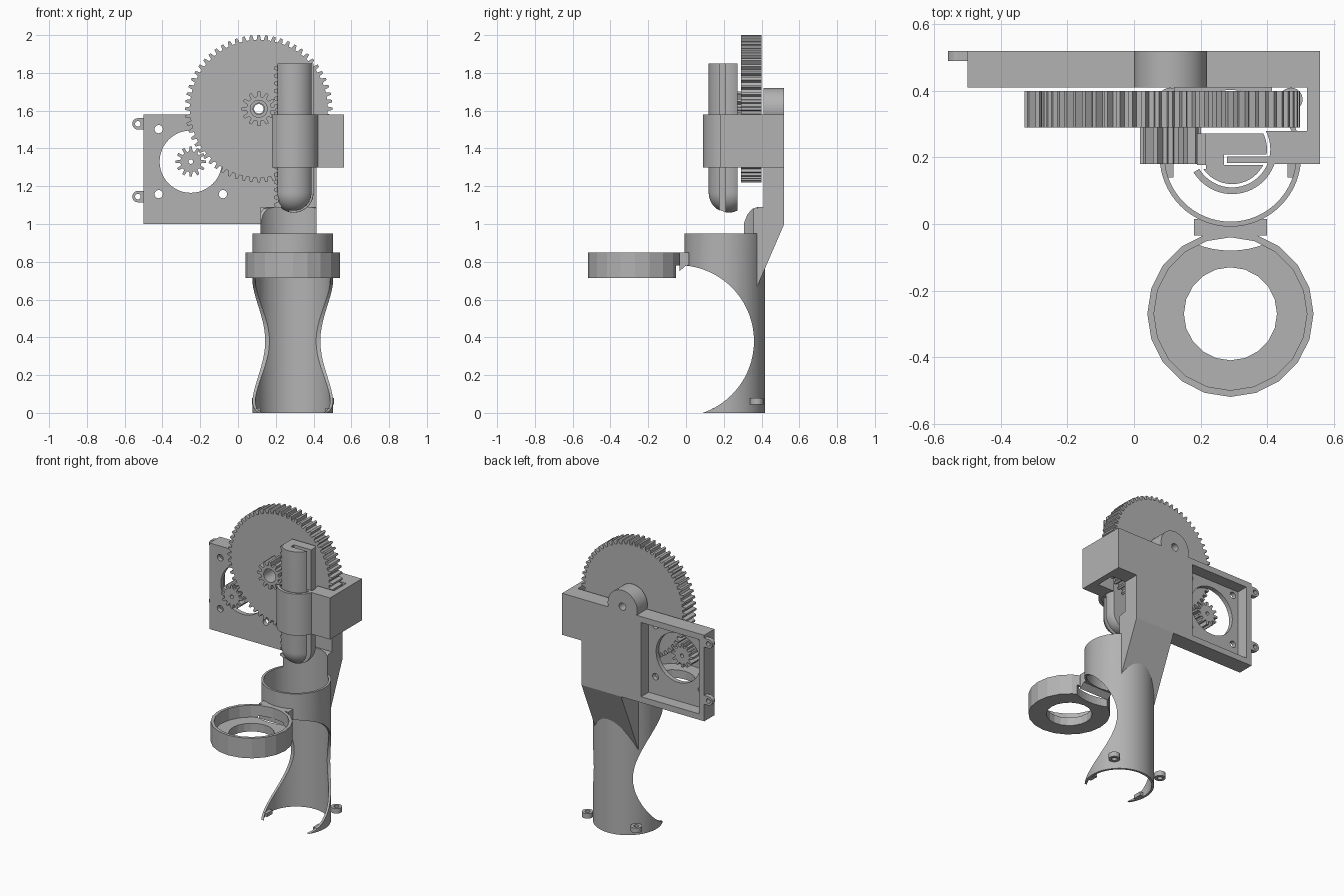
import bpy, bmesh
from math import sin, cos, pi, radians

default = bpy.data.objects.get("Cube")
if default:
    bpy.data.objects.remove(default)

grey = bpy.data.materials.new("plain_grey")
grey.use_nodes = True
grey.diffuse_color = (0.45, 0.45, 0.45, 1)
grey.node_tree.nodes["Principled BSDF"].inputs["Base Color"].default_value = (0.45, 0.45, 0.45, 1)


# ---- helpers ----
def prism(name, pts, axis, lo, hi):
    """Extrude a 2D outline along an axis; the outline uses the other two axes in order."""
    place = {"x": lambda u, v, w: (w, u, v),
             "y": lambda u, v, w: (u, w, v),
             "z": lambda u, v, w: (u, v, w)}[axis]
    bm = bmesh.new()
    a = [bm.verts.new(place(u, v, lo)) for u, v in pts]
    b = [bm.verts.new(place(u, v, hi)) for u, v in pts]
    bm.faces.new(a)
    bm.faces.new(b)
    for i in range(len(pts)):
        j = (i + 1) % len(pts)
        bm.faces.new((a[i], a[j], b[j], b[i]))
    return finish(name, bm)


def finish(name, bm):
    bmesh.ops.recalc_face_normals(bm, faces=bm.faces)
    mesh = bpy.data.meshes.new(name)
    bm.to_mesh(mesh)
    bm.free()
    mesh.materials.append(grey)
    ob = bpy.data.objects.new(name, mesh)
    bpy.context.collection.objects.link(ob)
    return ob


def arc(c, r, start=0, end=360, n=48):
    full = end - start == 360
    steps = n if full else n - 1
    return [(c[0] + r * cos(radians(start + (end - start) * i / steps)),
             c[1] + r * sin(radians(start + (end - start) * i / steps))) for i in range(n)]


def cyl(name, c, r, axis, lo, hi, n=48):
    return prism(name, arc(c, r, n=n), axis, lo, hi)


def box(name, x0, x1, y0, y1, z0, z1):
    return prism(name, [(x0, y0), (x1, y0), (x1, y1), (x0, y1)], "z", z0, z1)


def boolean(ob, others, op="DIFFERENCE"):
    bpy.context.view_layer.objects.active = ob
    for other in others:
        mod = ob.modifiers.new("bool", "BOOLEAN")
        mod.operation = op
        mod.solver = "EXACT"
        mod.object = other
        bpy.ops.object.modifier_apply(modifier=mod.name)
        bpy.data.objects.remove(other)
    return ob


def smooth(ob):
    bpy.ops.object.select_all(action="DESELECT")
    ob.select_set(True)
    bpy.context.view_layer.objects.active = ob
    bpy.ops.object.shade_smooth_by_angle(angle=radians(30))


def gear(name, c, root, tip, teeth, y0, y1, bore):
    pts = []
    for i in range(teeth):
        for f, r in ((-0.3, root), (-0.16, tip), (0.16, tip), (0.3, root)):
            a = 2 * pi * (i + f) / teeth
            pts.append((c[0] + r * cos(a), c[1] + r * sin(a)))
    ob = prism(name, pts, "y", y0, y1)
    return boolean(ob, [cyl("cut", c, bore, "y", y0 - 0.1, y1 + 0.1, 24)])


AXLE, MOTOR = (0.11, 1.61), (-0.25, 1.33)
TUBE, PLUNGER, HOLDER = (0.29, 0.205), (0.295, 0.225), (0.29, -0.27)

# ---- gears ----
gear("large_gear", AXLE, 0.365, 0.39, 60, 0.29, 0.40, 0.03)
gear("small_gear", AXLE, 0.065, 0.092, 12, 0.18, 0.29, 0.045)
gear("motor_pinion", MOTOR, 0.055, 0.08, 12, 0.29, 0.40, 0.012)

# ---- back plate with axle boss and motor pocket ----
plate = box("back_plate", -0.50, 0.415, 0.41, 0.52, 1.0, 1.58)
boolean(plate, [cyl("boss", AXLE, 0.11, "y", 0.41, 0.52)], "UNION")
holes = [cyl("cut", (MOTOR[0] + sx * 0.17, MOTOR[1] + sz * 0.172), 0.022, "y", 0.3, 0.6, 20)
         for sx in (-1, 1) for sz in (-1, 1)]
boolean(plate, [box("cut", -0.46, -0.03, 0.44, 0.6, 1.04, 1.54),
                cyl("cut", MOTOR, 0.165, "y", 0.3, 0.6),
                cyl("cut", AXLE, 0.025, "y", 0.3, 0.6, 24)] + holes)
smooth(plate)

# screw lugs on the plate edge
for z in (1.53, 1.145):
    lug = cyl("plate_lug", (-0.53, z), 0.03, "y", 0.49, 0.52, 24)
    boolean(lug, [box("web", -0.53, -0.495, 0.49, 0.52, z - 0.03, z + 0.03)], "UNION")
    boolean(lug, [cyl("cut", (-0.53, z), 0.015, "y", 0.4, 0.6, 16)])

# ---- side block wrapping round the gear, with plunger guide ----
block = prism("side_block", [(0.37, 0.18), (0.56, 0.18), (0.56, 0.52), (0.41, 0.52), (0.41, 0.41),
                             (0.52, 0.41), (0.52, 0.28), (0.37, 0.28)], "z", 1.3, 1.58)
boolean(block, [cyl("cut", PLUNGER, 0.115, "z", 1.2, 1.7)])
sleeve = prism("guide_sleeve", arc(PLUNGER, 0.135, 211, 365, 32) + arc(PLUNGER, 0.115, 365, 211, 32),
               "z", 1.3, 1.58)
smooth(sleeve)
box("guide_key", 0.28, 0.43, 0.184, 0.203, 1.3, 1.58)

# ---- plunger: domed rod with key slot, flat back and rack ----
bm = bmesh.new()
R, dome_z = 0.105, 1.165
profile = [(0, 1.85), (R, 1.85)] + [(R * cos(i * pi / 20), dome_z - R * sin(i * pi / 20)) for i in range(11)]
profile[-1] = (0, dome_z - R)
verts = [bm.verts.new((PLUNGER[0] + r, PLUNGER[1], z)) for r, z in profile]
edges = [bm.edges.new(p) for p in zip(verts, verts[1:])]
bmesh.ops.spin(bm, geom=verts + edges, cent=(*PLUNGER, 0), axis=(0, 0, 1), angle=2 * pi, steps=48)
bmesh.ops.remove_doubles(bm, verts=bm.verts, dist=0.0005)
plunger = finish("plunger", bm)
boolean(plunger, [box("cut", 0, 0.6, 0.272, 0.5, 1, 2),
                  box("cut", 0.27, 0.6, 0.178, 0.209, 1, 2),
                  box("cut", 0, 0.217, 0.165, 0.5, 1, 2)])
smooth(plunger)

teeth = [(0.23, 1.85), (0.23, 1.085)]
pitch = 0.0402
for i in range(19):
    z = 1.085 + i * pitch
    teeth += [(0.213, z), (0.19, z + 0.25 * pitch), (0.19, z + 0.55 * pitch), (0.213, z + 0.8 * pitch)]
prism("plunger_rack", teeth + [(0.213, 1.85)], "y", 0.178, 0.272)

# ---- tube with scooped front and raised back ----
tube = cyl("tube", TUBE, 0.213, "z", 0, 1.09, 64)
scoop = cyl("cut", (-0.042, 0.38), 0.402, "x", -0.2, 0.8, 72)
round_top = [(-0.2, 0.95), (0.30, 0.95), (0.305, 1.0), (0.325, 1.05), (0.35, 1.08), (0.38, 1.09),
             (0.38, 1.2), (-0.2, 1.2)]
boolean(tube, [cyl("cut", TUBE, 0.198, "z", -0.1, 1.2, 64),
               scoop,
               box("cut", -0.1, 0.12, -0.2, 0.6, 0.95, 1.2),
               box("cut", 0.415, 0.7, -0.2, 0.6, 0.95, 1.2),
               prism("cut", round_top, "x", -0.2, 0.8)])
smooth(tube)

# sloping bracket joining tube and plate
bracket = prism("bracket", [(0.33, 0.56), (0.52, 1.0), (0.41, 1.0), (0.41, 1.09), (0.38, 1.09),
                            (0.33, 0.95)], "x", 0.12, 0.415)
boolean(bracket, [cyl("cut", TUBE, 0.2, "z", 0, 1.3, 64)])

# screw lugs and inner pads at the tube foot
for side in (-1, 1):
    c = (TUBE[0] + side * 0.182, 0.375)
    lug = cyl("tube_lug", c, 0.035, "z", 0.045, 0.078, 24)
    boolean(lug, [cyl("cut", c, 0.016, "z", 0, 0.2, 16),
                  cyl("cut", TUBE, 0.2, "z", 0, 0.2, 64)])
    x = TUBE[0] + side * 0.183
    box("foot_pad", x - 0.012, x + 0.012, 0.14, 0.2, 0, 0.025)

# ---- ring holder with floor, bridged to the tube ----
holder = cyl("ring_holder", HOLDER, 0.25, "z", 0.715, 0.85, 20)
boolean(holder, [cyl("cut", HOLDER, 0.23, "z", 0.77, 1, 20),
                 cyl("cut", HOLDER, 0.14, "z", 0.6, 1, 20),
                 cyl("cut", TUBE, 0.285, "z", 0.6, 0.78, 64)])
bridge = prism("holder_bridge", [(-0.035, 0.75), (0.0, 0.78), (0.015, 0.78), (0.015, 0.85),
                                 (-0.035, 0.85)], "x", 0.18, 0.40)
boolean(bridge, [cyl("cut", TUBE, 0.205, "z", 0.6, 1, 64),
                 cyl("cut", HOLDER, 0.235, "z", 0.6, 1, 20)])
